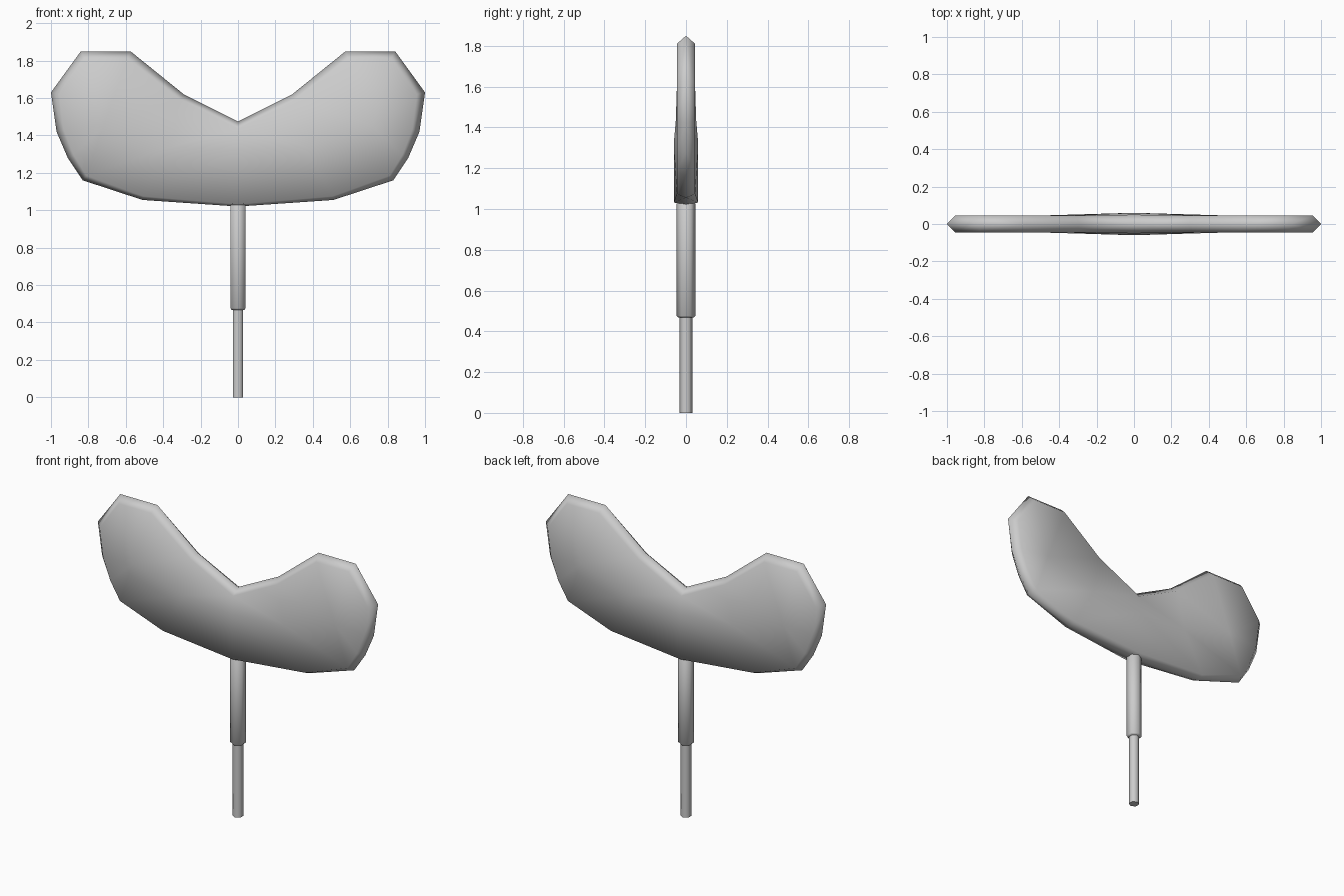
import bpy, bmesh
from math import cos, sin, pi, radians
from mathutils import Vector

if "Cube" in bpy.data.objects:
    bpy.data.objects.remove(bpy.data.objects["Cube"])


def add_object(name, bm):
    mesh = bpy.data.meshes.new(name)
    bm.to_mesh(mesh)
    bm.free()
    obj = bpy.data.objects.new(name, mesh)
    bpy.context.collection.objects.link(obj)
    bpy.ops.object.select_all(action='DESELECT')
    obj.select_set(True)
    bpy.context.view_layer.objects.active = obj
    return obj


# Winged pad: right half outline from the top notch to the bottom centre (x, z, rim inset)
outline = [(0, 1.475, .035), (.29, 1.62, .035), (.575, 1.85, .04), (.84, 1.85, .04),
           (1.0, 1.63, .042), (.97, 1.42, .04), (.91, 1.28, .035), (.83, 1.16, .03),
           (.51, 1.055, .02), (0, 1.02, .012)]
middle = [(0, -.06, 1.32), (.36, -.045, 1.34), (.72, -.045, 1.45)]

pts = [Vector((x, z)) for x, z, _ in outline]
flip = lambda p: Vector((-p.x, p.y))
ring = [flip(pts[1])] + pts + [flip(pts[-2])]

bm = bmesh.new()
rim, face = [], []
for i, (x, z, inset) in enumerate(outline):
    a = (ring[i + 1] - ring[i]).normalized()
    b = (ring[i + 2] - ring[i + 1]).normalized()
    n = Vector(((a + b).y, -(a + b).x)).normalized()
    n /= max(.5, n.dot(Vector((a.y, -a.x))))
    q = pts[i] + n * inset
    depth = {0: .05, 9: .06}.get(i, .045)
    rim.append(bm.verts.new((x, 0, z)))
    face.append(bm.verts.new((max(q.x, 0) if x else 0, -depth, q.y)))
mid = [bm.verts.new(c) for c in middle]

# Rim chamfer, two central panels and a fan closing the wing tip
for i in range(len(rim) - 1):
    bm.faces.new((rim[i], rim[i + 1], face[i + 1], face[i]))
f = face
for quad in [(f[0], f[1], mid[1], mid[0]), (f[1], f[2], mid[2], mid[1]),
             (mid[0], mid[1], f[8], f[9]), (mid[1], mid[2], f[7], f[8])]:
    bm.faces.new(quad)
for i in range(2, 7):
    bm.faces.new((mid[2], f[i], f[i + 1]))
bmesh.ops.recalc_face_normals(bm, faces=bm.faces)
if sum(p.normal.y * p.calc_area() for p in bm.faces) > 0:
    bmesh.ops.reverse_faces(bm, faces=bm.faces)
pad = add_object("winged_pad", bm)
mirror = pad.modifiers.new("mirror", 'MIRROR')
mirror.use_axis = (True, True, False)
mirror.use_clip = True
bpy.ops.object.shade_smooth()


# Hexagonal stepped post, swept from a radius/height profile
def add_post(name, profile, sides=6):
    bm = bmesh.new()
    rings = [[bm.verts.new((r * cos(pi / 2 + 2 * pi * k / sides),
                            r * sin(pi / 2 + 2 * pi * k / sides), z))
              for k in range(sides)] for r, z in profile]
    for lo, hi in zip(rings, rings[1:]):
        for k in range(sides):
            j = (k + 1) % sides
            bm.faces.new((lo[k], lo[j], hi[j], hi[k]))
    bm.faces.new(rings[0][::-1])
    bm.faces.new(rings[-1])
    add_object(name, bm)
    bpy.ops.object.shade_smooth_by_angle(angle=radians(65))


add_post("lower_post", [(.032, 0), (.032, .48)])
add_post("upper_sleeve", [(.039, .468), (.047, .476), (.047, 1.025), (.039, 1.035)])
